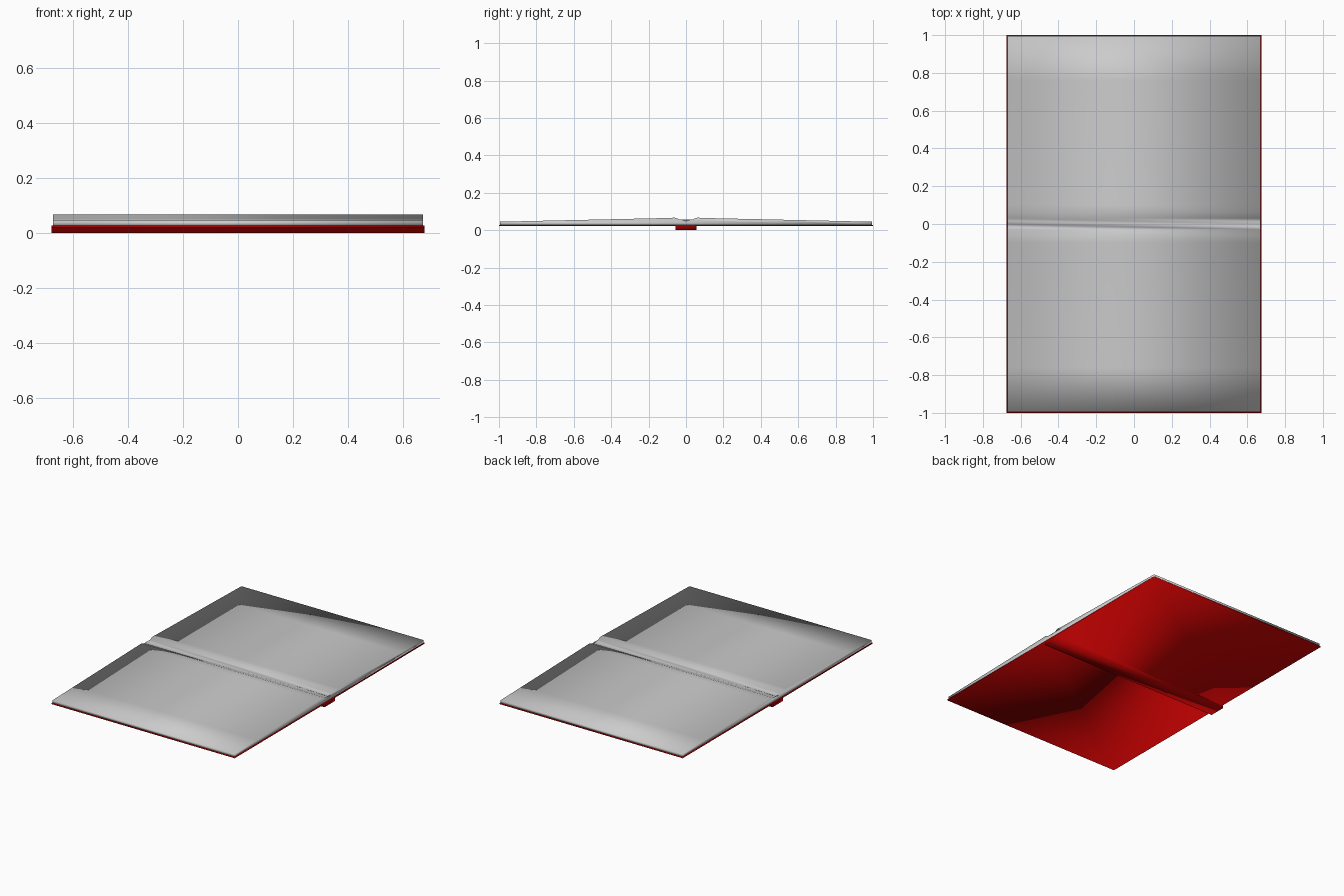
import bpy, bmesh

if "Cube" in bpy.data.objects:
    bpy.data.objects.remove(bpy.data.objects["Cube"])

red = bpy.data.materials.new("cover_red")
red.diffuse_color = (0.5, 0.0, 0.0, 1)
red.use_nodes = True
red.node_tree.nodes["Principled BSDF"].inputs["Base Color"].default_value = red.diffuse_color


def extrude_profile(name, pts, half_x, mat=None):
    """Sweep a closed (y, z) profile along x, smooth shaded."""
    bm = bmesh.new()
    a = [bm.verts.new((-half_x, y, z)) for y, z in pts]
    b = [bm.verts.new((half_x, y, z)) for y, z in pts]
    n = len(pts)
    for i in range(n):
        j = (i + 1) % n
        bm.faces.new((a[i], a[j], b[j], b[i]))
    ends = [bm.faces.new(a), bm.faces.new(b)]
    bmesh.ops.triangulate(bm, faces=ends)
    bmesh.ops.recalc_face_normals(bm, faces=bm.faces)
    for f in bm.faces:
        f.smooth = True
    me = bpy.data.meshes.new(name)
    bm.to_mesh(me)
    bm.free()
    ob = bpy.data.objects.new(name, me)
    bpy.context.collection.objects.link(ob)
    if mat:
        me.materials.append(mat)
    return ob


# Open page blocks: low at the outer edges, rising to the gutter dip
half = [(0.995, 0.026), (0.995, 0.045), (0.76, 0.0505), (0.10, 0.065),
        (0.06, 0.067), (0.03, 0.056)]
profile = half + [(0, 0.048)] + [(-y, z) for y, z in reversed(half)]
extrude_profile("pages", profile, 0.671)

# Cover boards and spine in one section: thin boards with the spine stepped below
cover_half = [(0.055, 0.0), (0.055, 0.021), (1.0, 0.021), (1.0, 0.027)]
cover = cover_half + [(-y, z) for y, z in reversed(cover_half)]
extrude_profile("cover", cover, 0.676, red)
